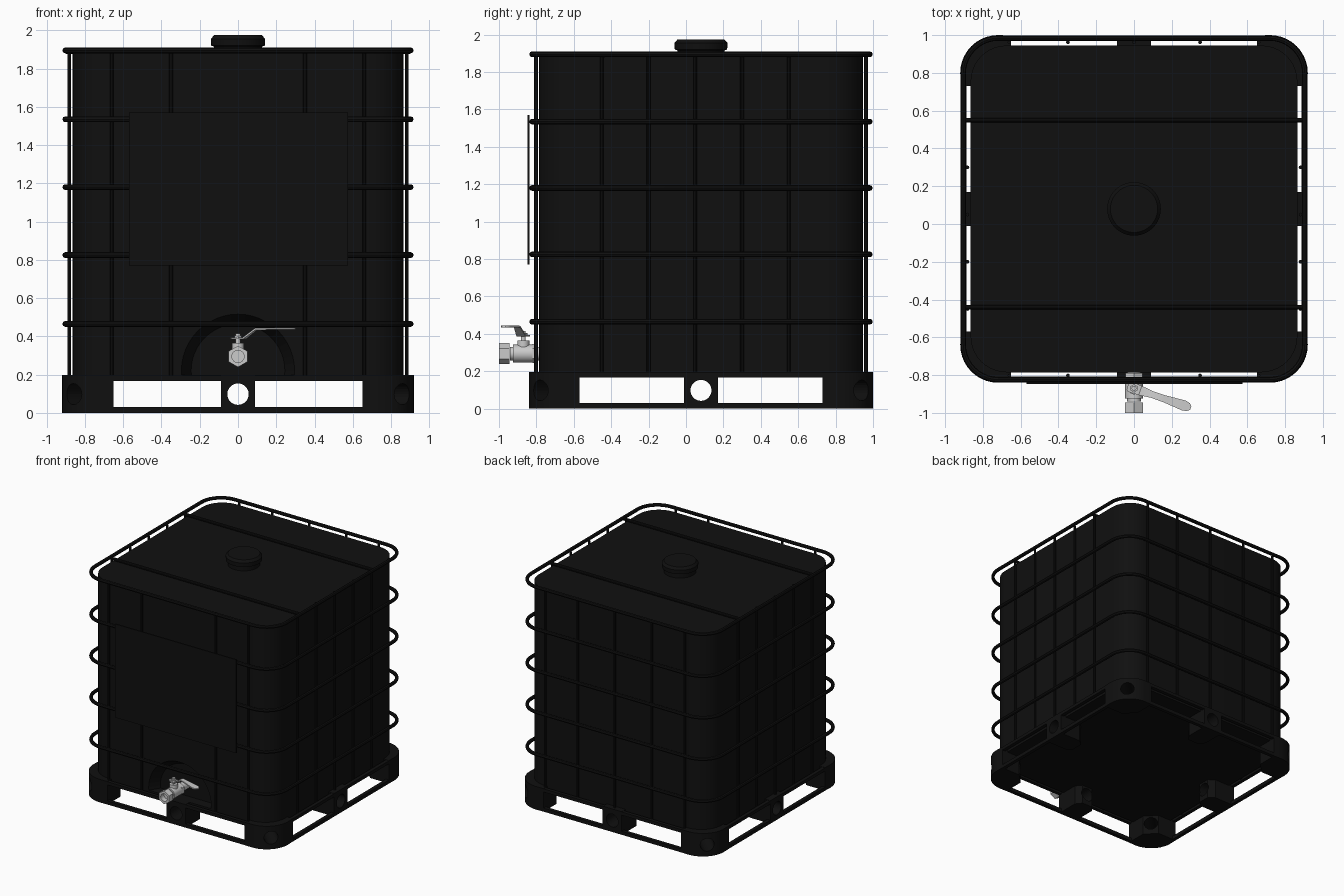
import bpy, bmesh
from math import pi, cos, sin, radians
from mathutils import Vector, Matrix

if "Cube" in bpy.data.objects:
    bpy.data.objects.remove(bpy.data.objects["Cube"])

CY = 0.08          # centre of the container in y
HALF = 0.918       # outer half width of cage and pallet
black = bpy.data.materials.new("black_plastic")
black.diffuse_color = (0.005, 0.005, 0.005, 1)
black.use_nodes = True
black.node_tree.nodes["Principled BSDF"].inputs["Base Color"].default_value = black.diffuse_color


def finish(name, bm, mat=black, smooth=True):
    bmesh.ops.recalc_face_normals(bm, faces=bm.faces)
    me = bpy.data.meshes.new(name)
    bm.to_mesh(me)
    bm.free()
    ob = bpy.data.objects.new(name, me)
    bpy.context.collection.objects.link(ob)
    if mat:
        me.materials.append(mat)
    if smooth:
        bpy.ops.object.select_all(action='DESELECT')
        bpy.context.view_layer.objects.active = ob
        ob.select_set(True)
        bpy.ops.object.shade_smooth_by_angle(angle=radians(35))
    return ob


def add_cyl(bm, a, b, r, seg=12, r2=None):
    a, b = Vector(a), Vector(b)
    d = b - a
    m = Matrix.Translation((a + b) / 2) @ d.to_track_quat('Z', 'Y').to_matrix().to_4x4()
    bmesh.ops.create_cone(bm, cap_ends=True, segments=seg, radius1=r,
                          radius2=r if r2 is None else r2, depth=d.length, matrix=m)


def add_prism(bm, pts, z0, z1):
    lo = [bm.verts.new((x, y + CY, z0)) for x, y in pts]
    hi = [bm.verts.new((x, y + CY, z1)) for x, y in pts]
    n = len(pts)
    bm.faces.new(lo[::-1])
    bm.faces.new(hi)
    for i in range(n):
        bm.faces.new((lo[i], lo[(i + 1) % n], hi[(i + 1) % n], hi[i]))


def add_box(bm, lo, hi):
    lo, hi = Vector(lo), Vector(hi)
    bmesh.ops.create_cube(bm, size=1, matrix=Matrix.Translation((lo + hi) / 2)
                          @ Matrix.Diagonal((*(hi - lo), 1)))


def rrect(h, r, n=10):
    return [(sx * (h - r) + r * cos(a0 + i * pi / 2 / n), sy * (h - r) + r * sin(a0 + i * pi / 2 / n))
            for sx, sy, a0 in ((1, 1, 0), (-1, 1, pi / 2), (-1, -1, pi), (1, -1, 1.5 * pi))
            for i in range(n + 1)]


def add_ring(bm, h, r, section):
    """Sweep a (inward offset, z) section round a rounded square."""
    loops = [[bm.verts.new((x, y + CY, z)) for x, y in rrect(h - o, r - o)] for o, z in section]
    m, n = len(loops), len(loops[0])
    for j in range(m):
        p, q = loops[j], loops[(j + 1) % m]
        for i in range(n):
            bm.faces.new((p[i], p[(i + 1) % n], q[(i + 1) % n], q[i]))


def cut(ob, cbm):
    cutter = finish("cutter", cbm, None, False)
    cutter.hide_render = True
    mod = ob.modifiers.new("cut", 'BOOLEAN')
    mod.operation, mod.solver, mod.object = 'DIFFERENCE', 'EXACT', cutter
    bpy.context.view_layer.objects.active = ob
    bpy.ops.object.modifier_apply(modifier="cut")
    bpy.data.objects.remove(cutter)


# Tank with rounded corners and an arched recess for the valve
bm = bmesh.new()
add_prism(bm, rrect(0.865, 0.19), 0.195, 1.88)
edges = [e for e in bm.edges if abs(e.verts[0].co.z - e.verts[1].co.z) < 1e-5]
bmesh.ops.bevel(bm, geom=edges, offset=0.12, segments=8, profile=0.5, affect='EDGES')
tank = finish("tank", bm)
c = bmesh.new()
add_cyl(c, (0, -0.80, 0.22), (0, -0.70, 0.22), 0.305, 48, 0.245)
cut(tank, c)

# Screw cap, turned from a profile
bm = bmesh.new()
prof = [(0, 1.87), (0.125, 1.87), (0.125, 1.915), (0.14, 1.92), (0.142, 1.955), (0.125, 1.975), (0, 1.975)]
vs = [bm.verts.new((r, CY, z)) for r, z in prof]
es = [bm.edges.new(p) for p in zip(vs, vs[1:])]
bmesh.ops.spin(bm, geom=vs + es, cent=(0, CY, 0), axis=(0, 0, 1), angle=2 * pi, steps=40)
bmesh.ops.remove_doubles(bm, verts=bm.verts, dist=1e-4)
finish("screw_cap", bm)

# Cage: horizontal hoops
bm = bmesh.new()
for z in (0.465, 0.825, 1.18, 1.535, 1.895):
    add_ring(bm, HALF, 0.2, [(0.014 + 0.014 * cos(a * pi / 4), z + 0.015 * sin(a * pi / 4)) for a in range(8)])
finish("cage_hoops", bm)

# Cage: uprights on all sides
bm = bmesh.new()
B = 0.882
for x in (-0.66, -0.35, 0, 0.35, 0.66):
    for s in (-1, 1):
        if x or s > 0:
            add_cyl(bm, (x, CY + s * B, 0.18), (x, CY + s * B, 1.895), 0.01, 8)
for y in (-0.45, -0.2, 0.05, 0.3, 0.55):
    for s in (-1, 1):
        add_cyl(bm, (s * B, y, 0.18), (s * B, y, 1.895), 0.01, 8)
finish("cage_uprights", bm)

# Bars across the top
bm = bmesh.new()
for y in (-0.44, 0.55):
    add_cyl(bm, (-0.9, y, 1.89), (0.9, y, 1.89), 0.013, 10)
finish("top_bars", bm)

# Blank sign plate
bm = bmesh.new()
add_box(bm, (-0.57, -0.848, 0.77), (0.575, -0.838, 1.57))
finish("sign_plate", bm, smooth=False)

# Pallet: deck and two perimeter rails
bm = bmesh.new()
add_prism(bm, rrect(0.865, 0.16), 0.168, 0.197)
finish("pallet_deck", bm)
bm = bmesh.new()
for z0, z1 in ((0.0, 0.03), (0.168, 0.195)):
    add_ring(bm, HALF, 0.2, [(0, z0), (0, z1), (0.03, z1), (0.03, z0)])
finish("pallet_rails", bm)

# Pallet feet at the corners, holed along the diagonal
arc = rrect(HALF + 0.002, 0.2)[:11]
foot = arc + [(0.65, HALF), (0.65, 0.74), (0.74, 0.65), (HALF, 0.65)]
for sx, sy, label in ((1, 1, "back_right"), (-1, 1, "back_left"), (-1, -1, "front_left"), (1, -1, "front_right")):
    bm = bmesh.new()
    add_prism(bm, [(sx * x, sy * y) for x, y in foot], 0.0, 0.197)
    ob = finish("pallet_foot_" + label, bm)
    c = bmesh.new()
    add_cyl(c, (sx * 0.5, CY + sy * 0.5, 0.098), (sx, CY + sy, 0.098), 0.055, 24)
    cut(ob, c)

# Pallet feet midway along each side, holed straight through
mid = [(HALF, -0.09), (HALF, 0.09), (0.72, 0.09), (0.67, 0.05), (0.67, -0.05), (0.72, -0.09)]
for k, label in enumerate(("right", "back", "left", "front")):
    ca, sa = cos(k * pi / 2), sin(k * pi / 2)
    bm = bmesh.new()
    add_prism(bm, [(x * ca - y * sa, x * sa + y * ca) for x, y in mid], 0.0, 0.197)
    ob = finish("pallet_foot_" + label, bm)
    c = bmesh.new()
    add_cyl(c, (0.5 * ca, CY + 0.5 * sa, 0.098), (ca, CY + sa, 0.098), 0.056, 32)
    cut(ob, c)

# Valve body with hexagonal nut, ball housing and stem
Z = 0.295
bm = bmesh.new()
add_cyl(bm, (0, -0.94, Z), (0, -0.68, Z), 0.036, 24)
add_cyl(bm, (0, -0.925, Z), (0, -0.82, Z), 0.047, 24)
add_cyl(bm, (0, -0.82, Z), (0, -0.79, Z), 0.052, 6)
add_cyl(bm, (0, -0.87, Z), (0, -0.87, 0.365), 0.032, 20)
add_cyl(bm, (0, -0.87, 0.36), (0, -0.87, 0.415), 0.013, 12)
add_cyl(bm, (0, -0.87, 0.392), (0, -0.87, 0.405), 0.022, 6)
finish("valve_body", bm, None)
bm = bmesh.new()
add_cyl(bm, (0, -1.0, Z), (0, -0.945, Z), 0.056, 6)
nut = finish("valve_nut", bm, None)
c = bmesh.new()
add_cyl(c, (0, -1.05, Z), (0, -0.955, Z), 0.032, 24)
cut(nut, c)

# Valve handle: a bent strip (distance, height, half width), swung sideways
path = [(-0.035, 0.385, 0.018), (-0.025, 0.385, 0.028), (0.035, 0.385, 0.026), (0.10, 0.433, 0.018),
        (0.17, 0.435, 0.019), (0.28, 0.435, 0.028), (0.305, 0.435, 0.022), (0.318, 0.435, 0.01)]
bm = bmesh.new()
rows = [[bm.verts.new((s, w * k, z + t)) for k, t in ((-1, 0), (1, 0), (1, 0.01), (-1, 0.01))] for s, z, w in path]
for p, q in zip(rows, rows[1:]):
    for i in range(4):
        bm.faces.new((p[i], p[(i + 1) % 4], q[(i + 1) % 4], q[i]))
bm.faces.new(rows[0])
bm.faces.new(rows[-1])
bm.transform(Matrix.Translation((0, -0.87, 0)) @ Matrix.Rotation(radians(-19), 4, 'Z'))
finish("valve_handle", bm, None)
